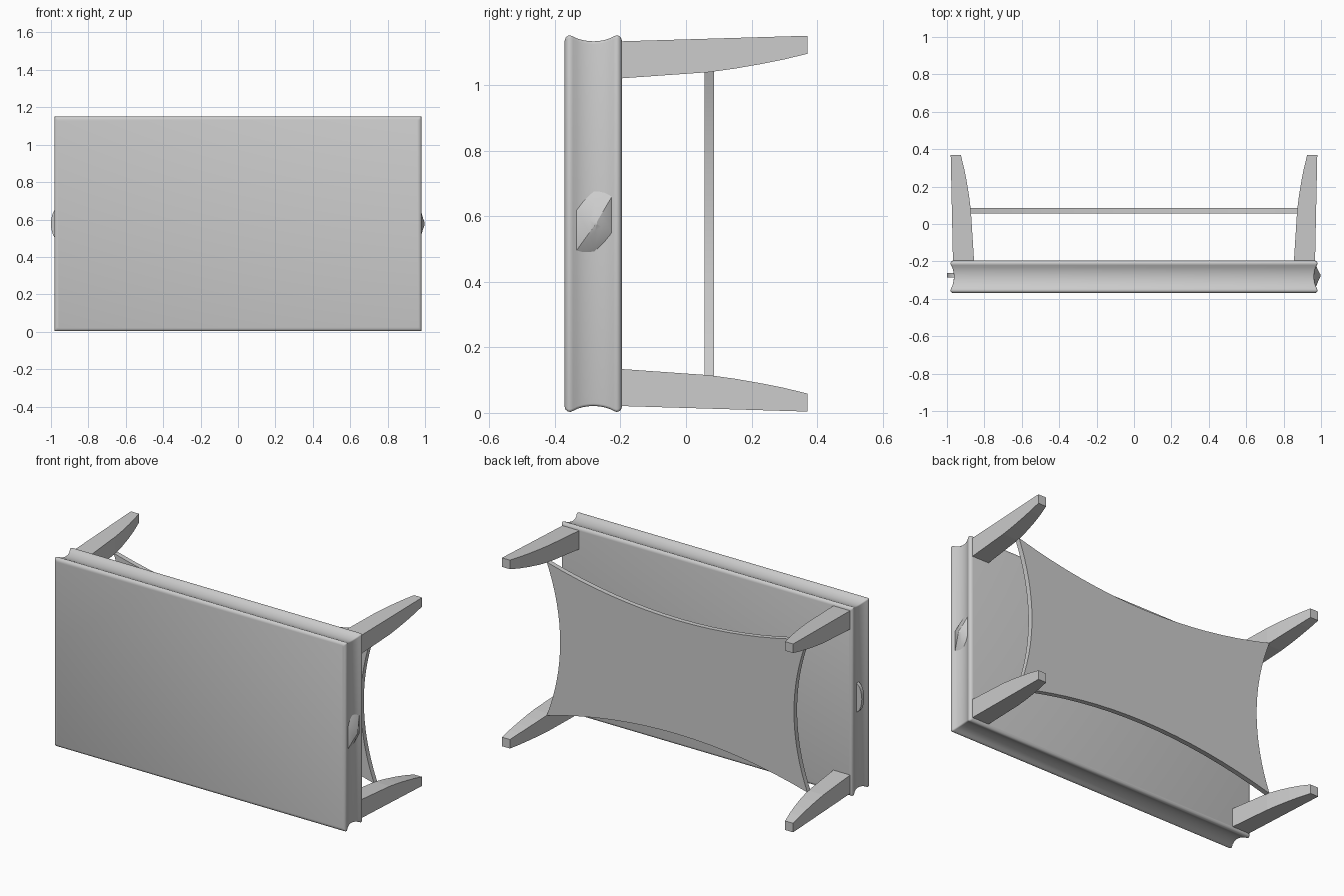
import bpy, bmesh, math

if "Cube" in bpy.data.objects:
    bpy.data.objects.remove(bpy.data.objects["Cube"])

ZC = 0.577  # height of the centre line (the table lies on its side)


def loft(name, rings, smooth=None):
    """Skin a list of closed point rings and cap both ends."""
    bm = bmesh.new()
    rows = [[bm.verts.new(p) for p in ring] for ring in rings]
    n = len(rows[0])
    for a, b in zip(rows, rows[1:]):
        for i in range(n):
            j = (i + 1) % n
            bm.faces.new((a[i], a[j], b[j], b[i]))
    bm.faces.new(rows[0])
    bm.faces.new(rows[-1])
    bmesh.ops.recalc_face_normals(bm, faces=bm.faces)
    mesh = bpy.data.meshes.new(name)
    bm.to_mesh(mesh)
    bm.free()
    obj = bpy.data.objects.new(name, mesh)
    bpy.context.collection.objects.link(obj)
    if smooth:
        bpy.ops.object.select_all(action='DESELECT')
        obj.select_set(True)
        bpy.context.view_layer.objects.active = obj
        bpy.ops.object.shade_smooth_by_angle(angle=math.radians(smooth))
    return obj


def rounded_rect(y, hx, hz, r, steps=3):
    pts = []
    for k, (sx, sz) in enumerate([(1, 1), (-1, 1), (-1, -1), (1, -1)]):
        for s in range(steps + 1):
            a = math.radians(90 * k + 90 * s / steps)
            pts.append((sx * (hx - r) + r * math.cos(a), y,
                        ZC + sz * (hz - r) + r * math.sin(a)))
    return pts


# Table top: slab with two rounded lips and a hollow groove around the edge
half = [(0.0875, 0.016), (0.084, 0.006), (0.077, 0.001), (0.070, 0.0),
        (0.062, 0.003), (0.050, 0.009), (0.034, 0.014), (0.017, 0.017)]
profile = [(-d, i) for d, i in half] + [(0, 0.018)] + [(d, i) for d, i in reversed(half)]
loft("table_top", [rounded_rect(-0.2825 + d, 0.981 - i, 0.574 - i, 0.008)
                   for d, i in profile], smooth=40)

# Four tapered legs: straight outer faces, curved inner faces
sections = []
for y, inner_x, inner_z in [(-0.2, 0.855, 0.443), (0.07, 0.872, 0.462),
                            (0.15, 0.882, 0.473), (0.23, 0.895, 0.487),
                            (0.30, 0.909, 0.501), (0.37, 0.926, 0.518)]:
    t = (y + 0.2) / 0.57
    sections.append((y, inner_x, inner_z, 0.968 + 0.012 * t, 0.556 + 0.017 * t))
for sx, side in ((-1, "left"), (1, "right")):
    for sz, level in ((-1, "lower"), (1, "upper")):
        loft(f"{level}_{side}_leg",
             [[(sx * a, y, ZC + sz * b) for a, b in
               ((ix, iz), (ox, iz), (ox, oz), (ix, oz))]
              for y, ix, iz, ox, oz in sections])

# Shelf: thin panel with four inward-bowed edges between the legs
corners = [(0.877, 0.466), (-0.877, 0.466), (-0.877, -0.466), (0.877, -0.466)]
sag = [(0, -0.12), (0.09, 0), (0, 0.12), (-0.09, 0)]
outline = []
for k in range(4):
    (x0, z0), (x1, z1) = corners[k], corners[(k + 1) % 4]
    for s in range(16):
        t = s / 16
        bow = 4 * t * (1 - t)
        outline.append((x0 + (x1 - x0) * t + sag[k][0] * bow,
                        z0 + (z1 - z0) * t + sag[k][1] * bow))
loft("shelf", [[(x, y, ZC + z) for x, z in outline] for y in (0.056, 0.086)], smooth=30)

# Right ornament: shallow faceted boss filling the groove
base = [(-0.352, 0.47), (-0.28, 0.485), (-0.208, 0.54),
        (-0.208, 0.69), (-0.28, 0.685), (-0.352, 0.63)]
cy, cz = -0.275, 0.577
loft("right_boss", [[(x, cy + (y - cy) * s, cz + (z - cz) * s) for y, z in base]
                    for x, s in ((0.958, 1), (0.975, 0.72), (0.99, 0.25), (0.998, 0.05))],
     smooth=25)

# Left ornament: thin curved handle plate standing out of the groove
arc = [(-1.0 + 0.045 * (1 - math.cos(a)), ZC + 0.09 * math.sin(a))
       for a in (math.radians(-90 + 15 * i) for i in range(13))]
loft("left_handle", [[(x, y, z) for x, z in arc] for y in (-0.285, -0.262)], smooth=30)
